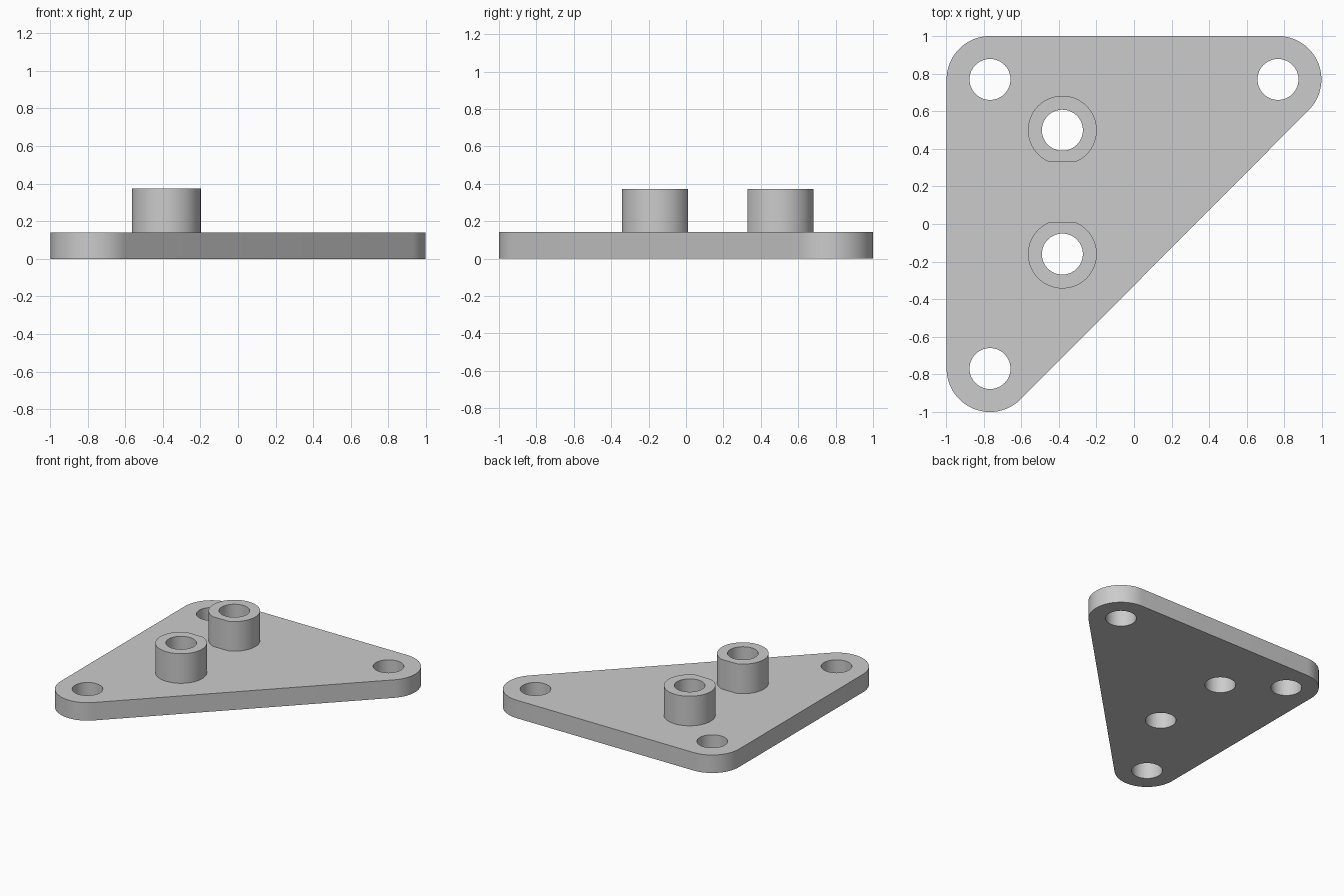
import bpy, bmesh
from math import sin, cos, pi, radians, asin

if "Cube" in bpy.data.objects:
    bpy.data.objects.remove(bpy.data.objects["Cube"], do_unlink=True)

GREY = (0.6, 0.6, 0.6, 1)
grey = bpy.data.materials.new("plain grey")
grey.use_nodes = True
grey.diffuse_color = GREY
grey.node_tree.nodes["Principled BSDF"].inputs["Base Color"].default_value = GREY

PLATE_TOP, BOSS_TOP = 0.141, 0.373
CORNER_R, HOLE_R, BOSS_R, BOSS_FLAT = 0.231, 0.109, 0.183, 0.17


def arc(x, y, r, start, end, steps):
    """Points along an arc, angles in radians."""
    angles = [start + (end - start) * i / steps for i in range(steps + 1)]
    return [(x + r * cos(a), y + r * sin(a)) for a in angles]


def circle(x, y, r):
    return arc(x, y, r, 0, 2 * pi, 64)[:-1]


def extrude_outline(name, loops, bottom, top):
    """Solid from an outer loop and hole loops."""
    bm = bmesh.new()
    edges = []
    for loop in loops:
        verts = [bm.verts.new((x, y, bottom)) for x, y in loop]
        edges += [bm.edges.new((v, verts[i - 1])) for i, v in enumerate(verts)]
    bmesh.ops.triangle_fill(bm, edges=edges, use_beauty=True)
    result = bmesh.ops.extrude_face_region(bm, geom=bm.faces[:], use_keep_orig=True)
    for v in result["geom"]:
        if isinstance(v, bmesh.types.BMVert):
            v.co.z = top
    bmesh.ops.recalc_face_normals(bm, faces=bm.faces[:])
    mesh = bpy.data.meshes.new(name)
    bm.to_mesh(mesh)
    bm.free()
    mesh.materials.append(grey)
    obj = bpy.data.objects.new(name, mesh)
    bpy.context.collection.objects.link(obj)
    bpy.ops.object.select_all(action="DESELECT")
    obj.select_set(True)
    bpy.context.view_layer.objects.active = obj
    bpy.ops.object.shade_smooth_by_angle(angle=radians(25))


# Centres of the rounded corners and of the two bosses
front, back_left, back_right = (-0.766, -0.769), (0.766, 0.769), (-0.766, 0.769)
bosses = {"front_boss": (-0.381, -0.16, 1), "back_boss": (-0.381, 0.499, -1)}

# Triangular plate with corner holes and holes through the bosses
outline = (arc(*front, CORNER_R, pi, 1.75 * pi, 24)
           + arc(*back_left, CORNER_R, -0.25 * pi, 0.5 * pi, 24)
           + arc(*back_right, CORNER_R, 0.5 * pi, pi, 16))
centres = [front, back_left, back_right] + [b[:2] for b in bosses.values()]
extrude_outline("mounting_plate", [outline] + [circle(*c, HOLE_R) for c in centres],
                0, PLATE_TOP)

# Hollow bosses, each with a flat on the side facing the other
flat_angle = asin(BOSS_FLAT / BOSS_R)
for name, (x, y, side) in bosses.items():
    rim = arc(x, y, BOSS_R, side * (pi - flat_angle), side * (2 * pi + flat_angle), 64)
    extrude_outline(name, [rim, circle(x, y, HOLE_R)], PLATE_TOP, BOSS_TOP)
